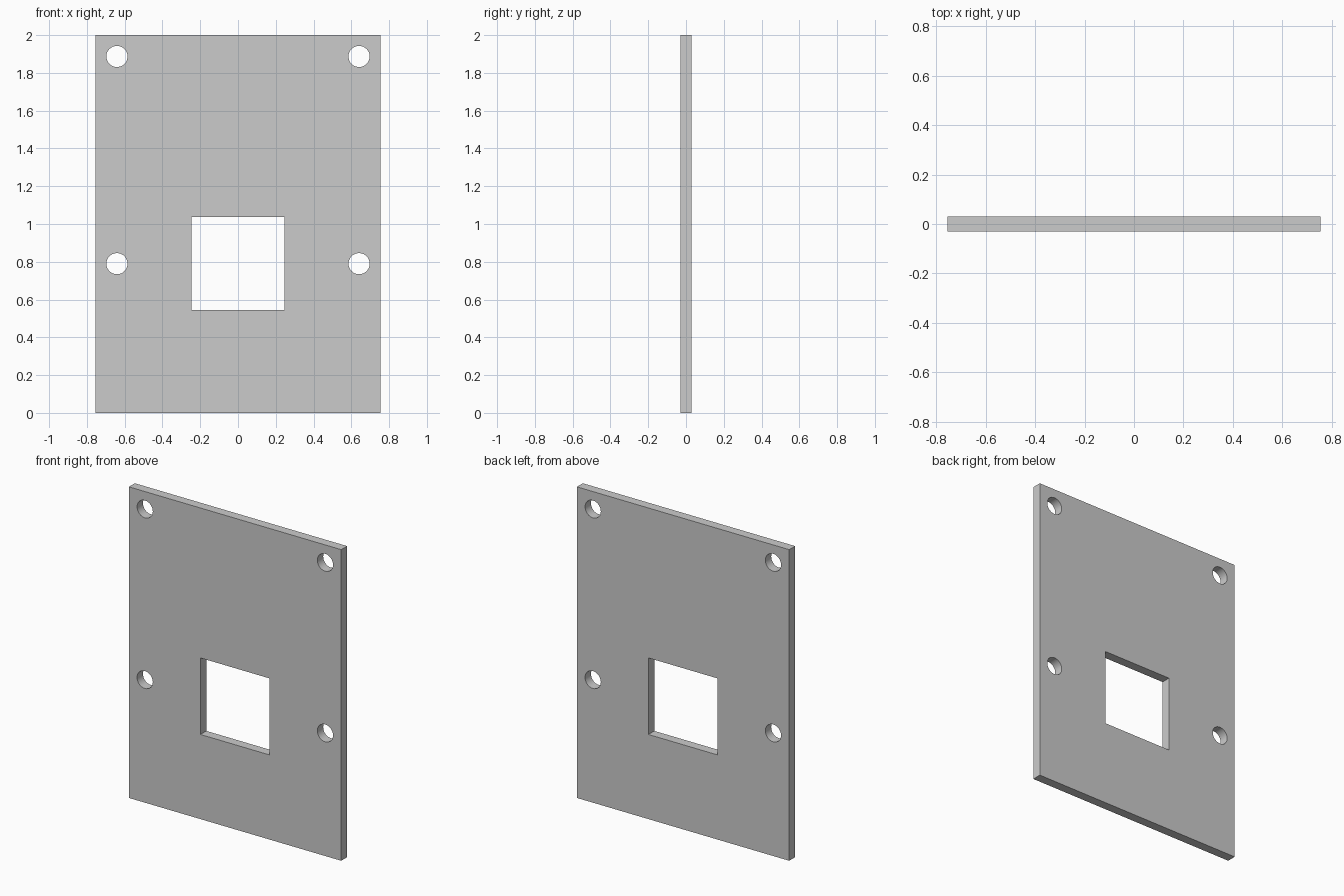
import bpy
import bmesh
import math
from mathutils import Matrix

if "Cube" in bpy.data.objects:
    bpy.data.objects.remove(bpy.data.objects["Cube"])

HALF_W, HEIGHT, HALF_T = 0.755, 2.0, 0.03
HOLE_X, HOLE_R, LOW_Z, HIGH_Z = 0.641, 0.056, 0.79, 1.887
WINDOW = 0.246  # half side of the square opening


def rect(x0, x1, z0, z1):
    return [(x0, z0), (x1, z0), (x1, z1), (x0, z1)]


def circle(cx, cz, r, n=32):
    return [(cx + r * math.cos(math.tau * i / n),
             cz + r * math.sin(math.tau * i / n)) for i in range(n)]


# Flat profile: outline, square window and four screw holes
loops = [rect(-HALF_W, HALF_W, 0, HEIGHT),
         rect(-WINDOW, WINDOW, LOW_Z - WINDOW, LOW_Z + WINDOW)]
loops += [circle(s * HOLE_X, z, HOLE_R) for s in (-1, 1) for z in (LOW_Z, HIGH_Z)]

curve = bpy.data.curves.new("plate_profile", 'CURVE')
curve.dimensions = '2D'
curve.fill_mode = 'BOTH'
curve.extrude = HALF_T
for pts in loops:
    spline = curve.splines.new('POLY')
    spline.points.add(len(pts) - 1)
    for p, (x, z) in zip(spline.points, pts):
        p.co = (x, z, 0, 1)
    spline.use_cyclic_u = True

# Turn the extruded profile into an upright, welded mesh plate
profile = bpy.data.objects.new("plate_profile", curve)
bpy.context.collection.objects.link(profile)
bpy.context.view_layer.update()
mesh = bpy.data.meshes.new_from_object(
    profile.evaluated_get(bpy.context.evaluated_depsgraph_get()))
bpy.data.objects.remove(profile)

bm = bmesh.new()
bm.from_mesh(mesh)
bm.transform(Matrix.Rotation(math.pi / 2, 4, 'X'))
bmesh.ops.remove_doubles(bm, verts=bm.verts, dist=1e-5)
bmesh.ops.recalc_face_normals(bm, faces=bm.faces)
bm.to_mesh(mesh)
bm.free()

plate = bpy.data.objects.new("mounting_plate", mesh)
bpy.context.collection.objects.link(plate)
bpy.context.view_layer.objects.active = plate
plate.select_set(True)
bpy.ops.object.shade_smooth_by_angle(angle=math.radians(30))
